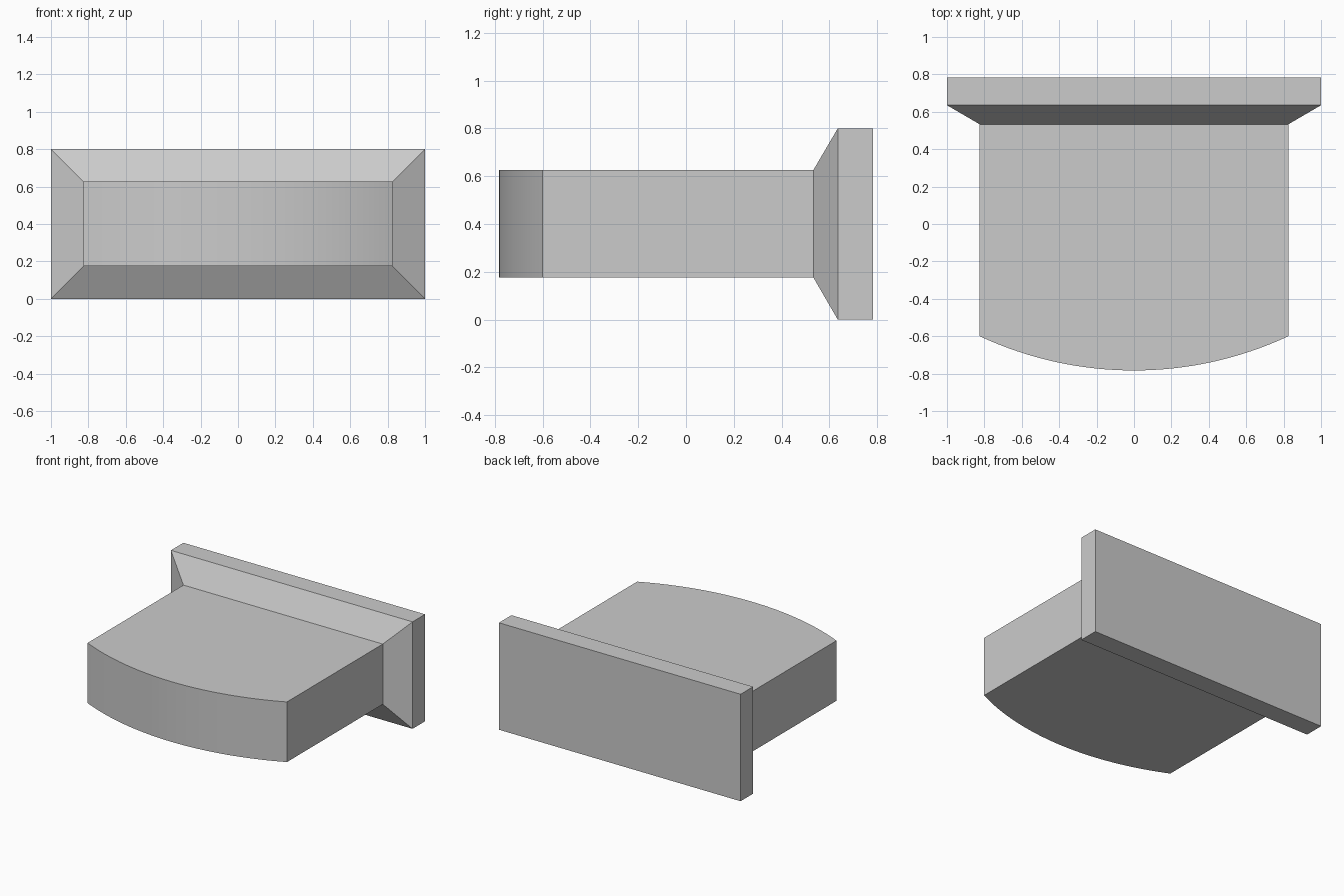
import bpy, bmesh, math

if "Cube" in bpy.data.objects:
    bpy.data.objects.remove(bpy.data.objects["Cube"])

BX, Z0, Z1 = 0.825, 0.176, 0.626        # body half width, bottom, top
Y_BACK, Y_PLATE, Y_NECK = 0.783, 0.635, 0.533
Y_SIDE, Y_TIP = -0.60, -0.783           # curved front: at the sides, at the middle
SEGMENTS = 32

bm = bmesh.new()


def ring(y, x, z0, z1):
    return [bm.verts.new(p) for p in ((-x, y, z0), (x, y, z0), (x, y, z1), (-x, y, z1))]


def bridge(a, b):
    for i in range(4):
        j = (i + 1) % 4
        bm.faces.new((a[i], a[j], b[j], b[i]))


# Flange: rectangular plate with a sloped collar down to the body
back = ring(Y_BACK, 1.0, 0.0, 0.8)
front = ring(Y_PLATE, 1.0, 0.0, 0.8)
neck = ring(Y_NECK, BX, Z0, Z1)
bm.faces.new(back)
bridge(back, front)
bridge(front, neck)

# Body: slab with a bowed front, sharing the neck corners
sag = Y_SIDE - Y_TIP
radius = (BX ** 2 + sag ** 2) / (2 * sag)
half = math.asin(BX / radius)
bottom, top = [], []
for i in range(SEGMENTS + 1):
    a = half * (2 * i / SEGMENTS - 1)
    x, y = radius * math.sin(a), Y_TIP + radius * (1 - math.cos(a))
    bottom.append(bm.verts.new((x, y, Z0)))
    top.append(bm.verts.new((x, y, Z1)))
low = [neck[0]] + bottom + [neck[1]]
high = [neck[3]] + top + [neck[2]]
bm.faces.new(low)
bm.faces.new(high)
for i in range(len(low) - 1):
    bm.faces.new((low[i], low[i + 1], high[i + 1], high[i]))

bmesh.ops.recalc_face_normals(bm, faces=bm.faces)
mesh = bpy.data.meshes.new("flanged_block")
bm.to_mesh(mesh)
bm.free()
block = bpy.data.objects.new("flanged_block", mesh)
bpy.context.collection.objects.link(block)
bpy.context.view_layer.objects.active = block
block.select_set(True)
bpy.ops.object.shade_smooth_by_angle(angle=math.radians(20))
